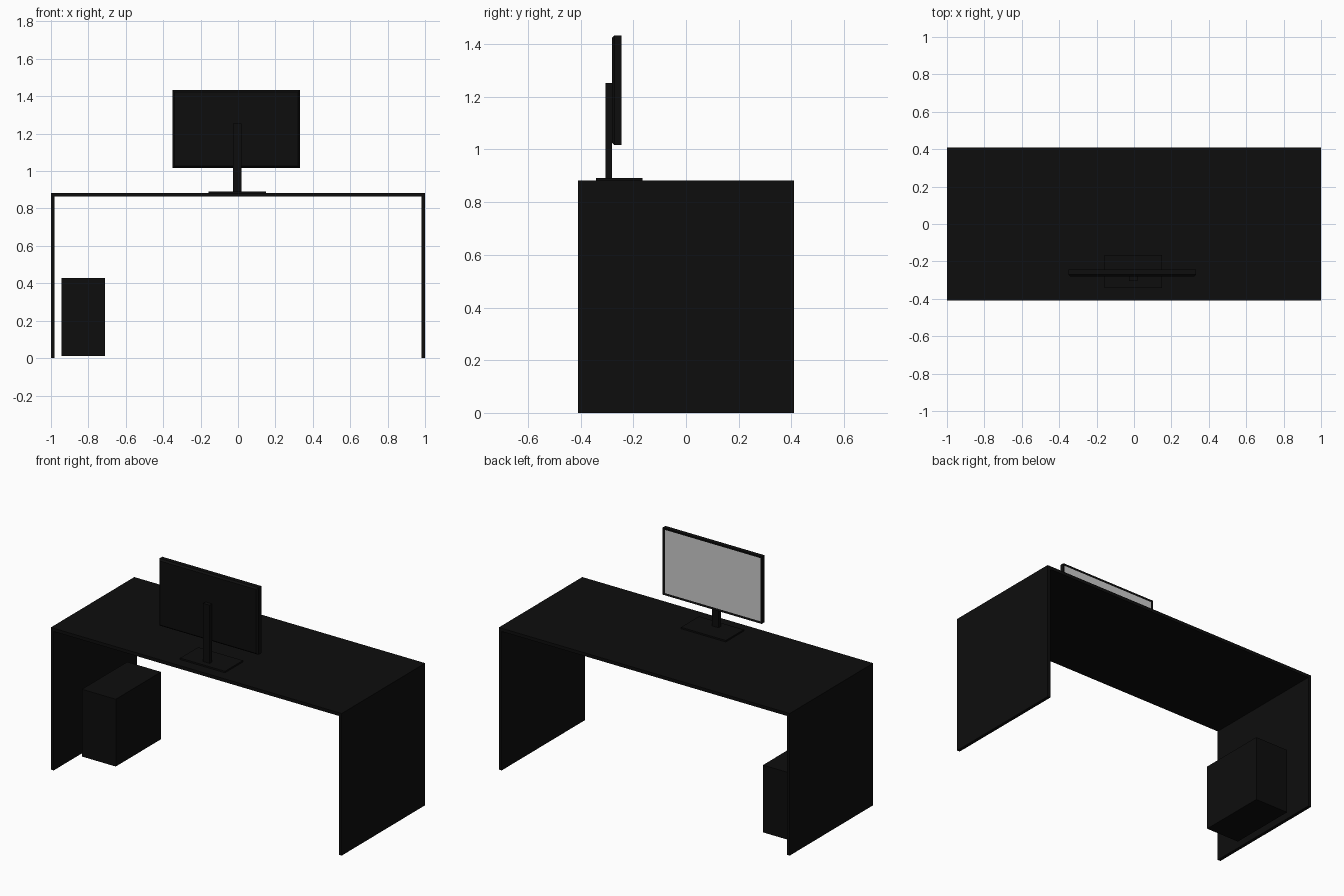
import bpy, bmesh

if "Cube" in bpy.data.objects:
    bpy.data.objects.remove(bpy.data.objects["Cube"])

black = bpy.data.materials.new("black")
black.diffuse_color = (0.004, 0.004, 0.004, 1)
black.use_nodes = True
black.node_tree.nodes["Principled BSDF"].inputs["Base Color"].default_value = black.diffuse_color


def finish(name, bm, mat=None):
    bmesh.ops.recalc_face_normals(bm, faces=bm.faces)
    mesh = bpy.data.meshes.new(name)
    bm.to_mesh(mesh)
    bm.free()
    if mat:
        mesh.materials.append(mat)
    obj = bpy.data.objects.new(name, mesh)
    bpy.context.collection.objects.link(obj)
    return obj


def box_mesh(lo, hi):
    bm = bmesh.new()
    bmesh.ops.create_cube(bm, size=1)
    for v in bm.verts:
        v.co = [(l + h) / 2 + c * (h - l) for c, l, h in zip(v.co, lo, hi)]
    bm.normal_update()
    return bm


def box(name, lo, hi, mat=black):
    return finish(name, box_mesh(lo, hi), mat)


def y_face(bm, side):
    return max(bm.faces, key=lambda f: f.normal.y * side)


# Desk: top board between two full-depth side panels
TOP, T, D = 0.883, 0.02, 0.41
box("desk_top", (-1, -D, TOP - T), (1, D, TOP))
for side, x in (("left", -1), ("right", 1 - T)):
    box(f"{side}_side_panel", (x, -D, 0), (x + T, D, TOP - T))

# Computer case under the desk
box("computer_case", (-0.944, -0.185, 0.01), (-0.711, 0.26, 0.428))

# Monitor stand
box("monitor_base", (-0.158, -0.342, TOP), (0.15, -0.165, TOP + 0.009))
box("monitor_post", (-0.027, -0.305, TOP + 0.009), (0.019, -0.281, 1.253))

# Monitor housing: bevelled back, recessed open front
back, front = -0.281, -0.244
bm = box_mesh((-0.35, back + 0.01, 1.016), (0.331, front, 1.433))
rear = y_face(bm, -1)
bmesh.ops.inset_region(bm, faces=[rear], thickness=0.014, depth=0)
for v in rear.verts:
    v.co.y = back
bm.normal_update()
opening = y_face(bm, 1)
bmesh.ops.inset_region(bm, faces=[opening], thickness=0.017, depth=0)
for v in opening.verts:
    v.co.y = front - 0.003
corners = [v.co.copy() for v in opening.verts]
bmesh.ops.delete(bm, geom=[opening], context='FACES_ONLY')
finish("monitor_housing", bm, black)

# Screen fills the opening, facing +y
bm = bmesh.new()
face = bm.faces.new([bm.verts.new(c) for c in corners])
mesh = bpy.data.meshes.new("screen")
bm.to_mesh(mesh)
bm.free()
bpy.context.collection.objects.link(bpy.data.objects.new("screen", mesh))
